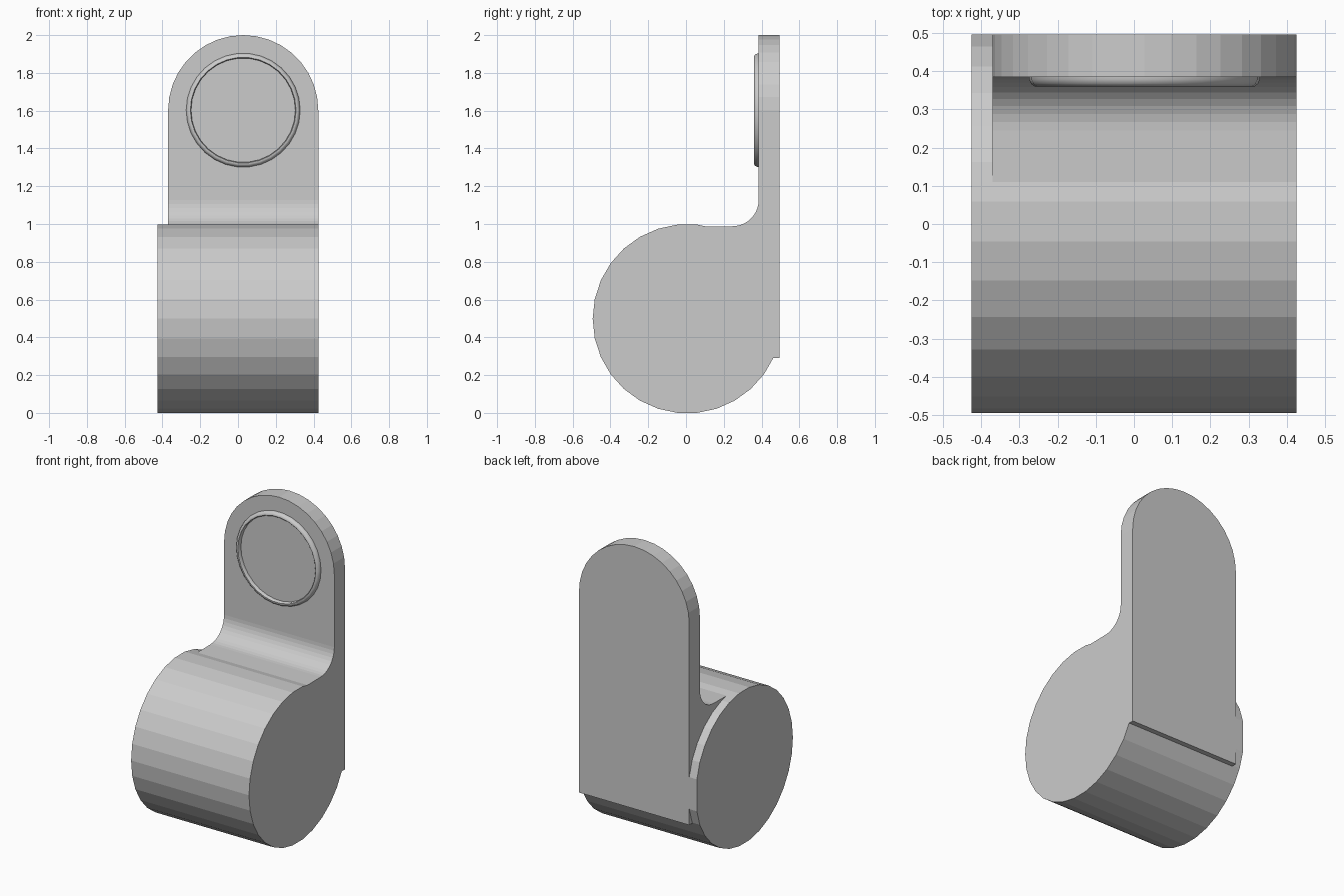
import bpy
import bmesh
from math import sin, cos, pi
from mathutils import Vector

cube = bpy.data.objects.get("Cube")
if cube:
    bpy.data.objects.remove(cube, do_unlink=True)

LEFT, RIGHT, PLATE_RIGHT = 0.425, -0.425, -0.37
BACK, PLATE_FRONT = 0.495, 0.385
MID_X = (LEFT + PLATE_RIGHT) / 2
ARCH_R = (LEFT - PLATE_RIGHT) / 2
ARCH_Z = 2 - ARCH_R


def arc(cx, cy, r, start, end, steps):
    """Points along an arc, angles in radians."""
    angles = [start + (end - start) * i / steps for i in range(steps + 1)]
    return [(cx + r * cos(a), cy + r * sin(a)) for a in angles]


def prism(name, points, sweep):
    """Solid made by sweeping a closed 3D outline along a vector."""
    bm = bmesh.new()
    base = bm.faces.new([bm.verts.new(p) for p in points])
    top = bmesh.ops.extrude_face_region(bm, geom=[base])["geom"]
    verts = [v for v in top if isinstance(v, bmesh.types.BMVert)]
    bmesh.ops.translate(bm, verts=verts, vec=Vector(sweep))
    bmesh.ops.recalc_face_normals(bm, faces=bm.faces)
    return finish(name, bm)


def finish(name, bm):
    mesh = bpy.data.meshes.new(name)
    bm.to_mesh(mesh)
    bm.free()
    obj = bpy.data.objects.new(name, mesh)
    bpy.context.collection.objects.link(obj)
    return obj


# Barrel, flattened flush with the back of the plate
outline = arc(0.007, 0.4985, 0.501, 0, 2 * pi, 30)[:-1]
barrel = prism("barrel", [(RIGHT, min(y, BACK), z) for y, z in outline],
               (LEFT - RIGHT, 0, 0))

# Upright plate with a round top
outline = arc(MID_X, ARCH_Z, ARCH_R, 0, pi, 18)
outline += [(PLATE_RIGHT, 0.29), (LEFT, 0.29)]
plate = prism("plate", [(x, PLATE_FRONT, z) for x, z in outline],
              (0, BACK - PLATE_FRONT, 0))

# Concave fillet blending barrel and plate
outline = [(0.1, 0.986)] + arc(0.245, 1.128, 0.14, -pi / 2, 0, 10)
outline += [(0.44, 1.128), (0.44, 0.7), (0.1, 0.7)]
fillet = prism("fillet", [(PLATE_RIGHT, y, z) for y, z in outline],
               (LEFT - PLATE_RIGHT, 0, 0))

# Fuse the three solids into one body
for part in (plate, fillet):
    mod = barrel.modifiers.new("join_" + part.name, 'BOOLEAN')
    mod.operation = 'UNION'
    mod.solver = 'EXACT'
    mod.object = part
bpy.context.view_layer.update()
graph = bpy.context.evaluated_depsgraph_get()
fused = bpy.data.meshes.new_from_object(barrel.evaluated_get(graph))
barrel.modifiers.clear()
barrel.data = fused
barrel.name = "barrel_and_plate"
for part in (plate, fillet):
    bpy.data.objects.remove(part, do_unlink=True)

# Raised rim on the plate: a lathed profile of (radius, y)
profile = [(0.302, 0.39), (0.302, 0.378), (0.297, 0.367), (0.288, 0.36),
           (0.28, 0.36), (0.276, 0.364), (0.276, 0.39)]
SIDES = 30
bm = bmesh.new()
rings = []
for r, y in profile:
    circle = arc(MID_X, ARCH_Z, r, 0, 2 * pi, SIDES)[:-1]
    rings.append([bm.verts.new((x, y, z)) for x, z in circle])
for k, ring in enumerate(rings):
    following = rings[(k + 1) % len(rings)]
    for i in range(SIDES):
        j = (i + 1) % SIDES
        bm.faces.new((ring[i], ring[j], following[j], following[i]))
bmesh.ops.recalc_face_normals(bm, faces=bm.faces)
rim = finish("round_rim", bm)
bpy.ops.object.select_all(action='DESELECT')
rim.select_set(True)
bpy.context.view_layer.objects.active = rim
bpy.ops.object.shade_smooth_by_angle(angle=pi / 4)
